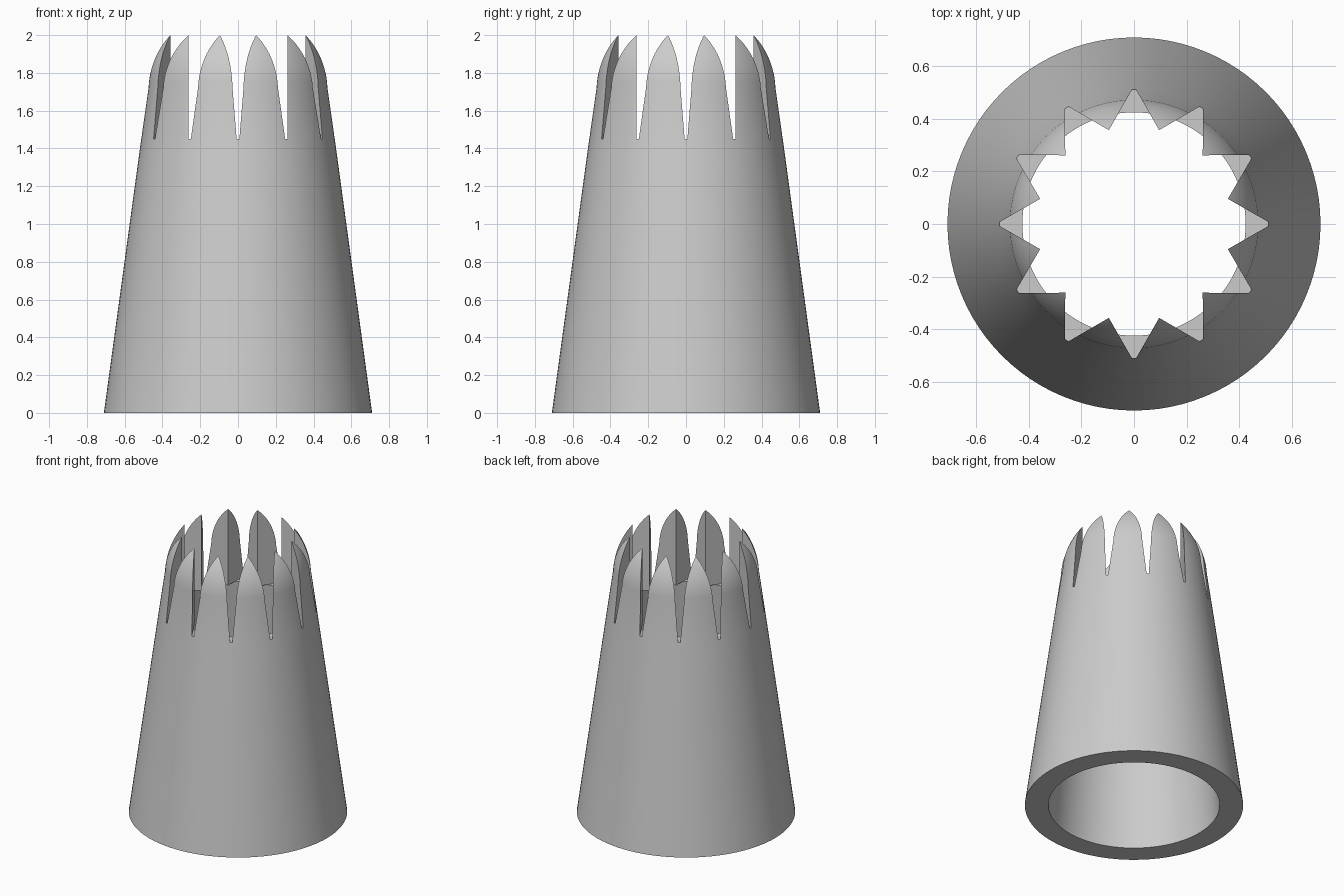
import bpy
import bmesh
from math import sin, cos, pi, sqrt, radians

cube = bpy.data.objects.get("Cube")
if cube:
    bpy.data.objects.remove(cube, do_unlink=True)

SEGMENTS = 96
TEETH = 12
NOTCH_FLOOR = 1.45
VALLEY_R = 0.37        # inner ridge of each tooth
DOME_R, DOME_Z = 0.475, 1.702

metal = bpy.data.materials.new("grey metal")
metal.use_nodes = True
grey = (0.6, 0.6, 0.6, 1)
metal.diffuse_color = grey
metal.node_tree.nodes["Principled BSDF"].inputs["Base Color"].default_value = grey


def stack_rings(name, rings):
    """Closed solid skinned through rings of points, bottom to top."""
    bm = bmesh.new()
    loops = [[bm.verts.new(p) for p in ring] for ring in rings]
    n = len(loops[0])
    for low, high in zip(loops, loops[1:]):
        for i in range(n):
            j = (i + 1) % n
            bm.faces.new((low[i], low[j], high[j], high[i]))
    bm.faces.new(loops[0][::-1])
    bm.faces.new(loops[-1])
    mesh = bpy.data.meshes.new(name)
    bm.to_mesh(mesh)
    bm.free()
    mesh.materials.append(metal)
    obj = bpy.data.objects.new(name, mesh)
    bpy.context.collection.objects.link(obj)
    return obj


def lathe(name, profile):
    angles = [2 * pi * i / SEGMENTS for i in range(SEGMENTS)]
    return stack_rings(name, [[(r * cos(a), r * sin(a), z) for a in angles]
                              for r, z in profile])


def cut(target, cutter):
    cutter.hide_render = True
    mod = target.modifiers.new("cut", 'BOOLEAN')
    mod.operation = 'DIFFERENCE'
    mod.solver = 'EXACT'
    mod.object = cutter
    bpy.ops.object.modifier_apply(modifier=mod.name)
    bpy.data.objects.remove(cutter, do_unlink=True)


# Tapered body with a rounded top
profile = [(0.71, 0), (0.515, 1.43)]
for i in range(11):
    z = 1.72 + 0.03 * i
    profile.append((sqrt(DOME_R ** 2 - (z - DOME_Z) ** 2), z))
nozzle = lathe("nozzle", profile)
bpy.context.view_layer.objects.active = nozzle
nozzle.select_set(True)

# Star opening that leaves the ring of teeth
star = []
for k in range(TEETH):
    a = 2 * pi * k / TEETH
    for r, side in ((0.508, -0.0095), (0.516, -0.006), (0.516, 0.006), (0.508, 0.0095)):
        star.append((r * cos(a) - side * sin(a), r * sin(a) + side * cos(a)))
    a += pi / TEETH
    star.append((VALLEY_R * cos(a), VALLEY_R * sin(a)))
cut(nozzle, stack_rings("star_cutter", [[(x, y, z) for x, y in star]
                                        for z in (NOTCH_FLOOR, 2.3)]))

# Tapered hollow below the teeth
cut(nozzle, lathe("hollow_cutter", [(0.566, -0.1), (0.425, NOTCH_FLOOR + 0.0005)]))

bpy.ops.object.shade_smooth_by_angle(angle=radians(25))
